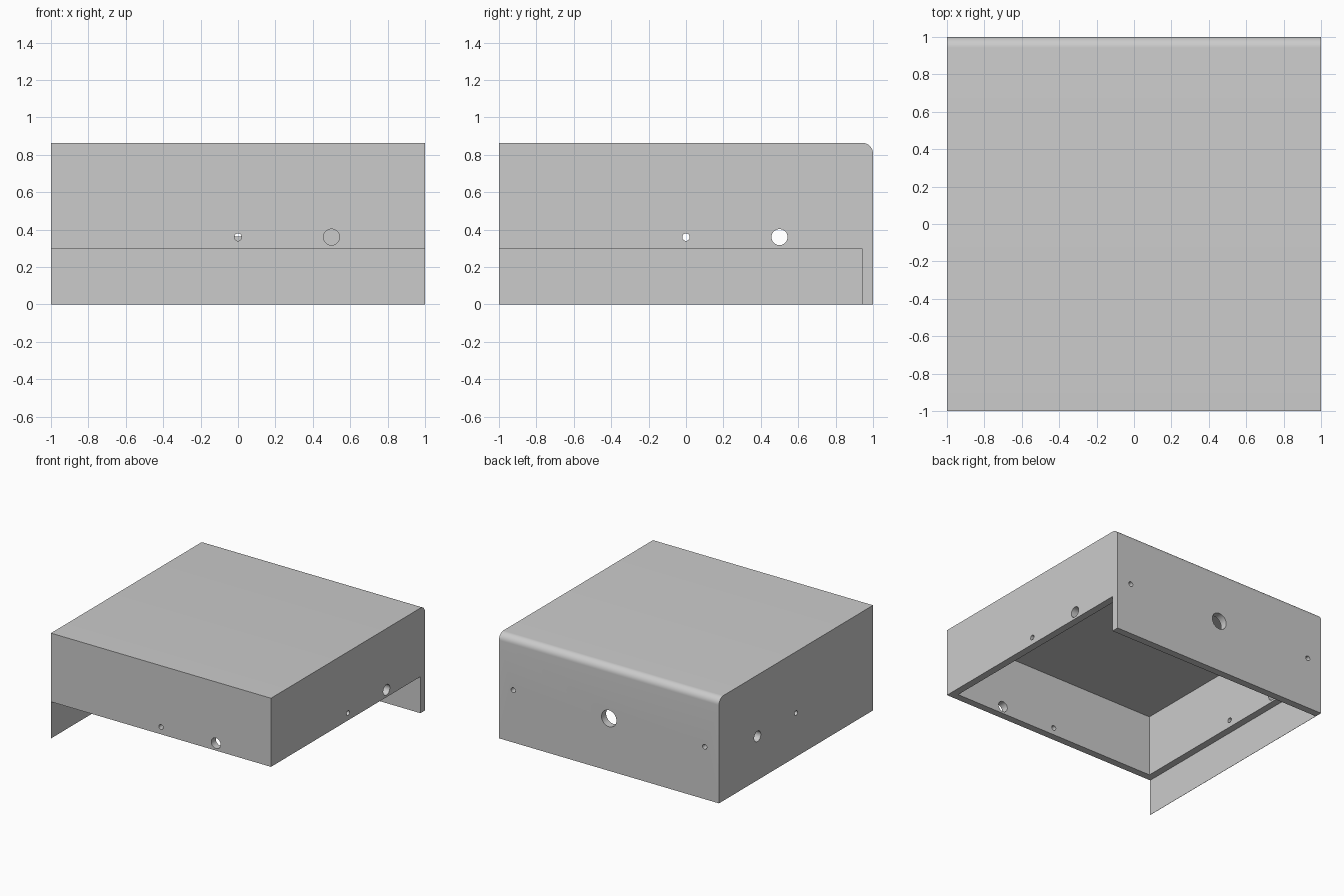
import bpy, bmesh, math
from mathutils import Matrix, Vector

if "Cube" in bpy.data.objects:
    bpy.data.objects.remove(bpy.data.objects["Cube"], do_unlink=True)

TOP, WALL, RIM = 0.864, 0.06, 0.30
FILLET = 0.058
INNER = 1 - WALL

grey = bpy.data.materials.new("satin grey")
grey.use_nodes = True
colour = (0.6, 0.6, 0.6, 1)
grey.diffuse_color = colour
grey.node_tree.nodes["Principled BSDF"].inputs["Base Color"].default_value = colour


def finish(name, bm):
    bmesh.ops.recalc_face_normals(bm, faces=bm.faces)
    mesh = bpy.data.meshes.new(name)
    bm.to_mesh(mesh)
    bm.free()
    mesh.materials.append(grey)
    obj = bpy.data.objects.new(name, mesh)
    bpy.context.collection.objects.link(obj)
    return obj


def box(name, low, high):
    bm = bmesh.new()
    low, high = Vector(low), Vector(high)
    size = Matrix.Diagonal((high - low).to_4d())
    bmesh.ops.create_cube(bm, size=1, matrix=Matrix.Translation((low + high) / 2) @ size)
    return finish(name, bm)


def drill(name, centre, radius, length, axis):
    bm = bmesh.new()
    turn = Matrix.Rotation(math.pi / 2, 4, "Y" if axis == "X" else "X")
    bmesh.ops.create_cone(bm, cap_ends=True, segments=32, radius1=radius, radius2=radius,
                          depth=length, matrix=Matrix.Translation(centre) @ turn)
    return finish(name, bm)


def cut(target, cutter):
    cutter.hide_render = True
    mod = target.modifiers.new(cutter.name, "BOOLEAN")
    mod.operation = "DIFFERENCE"
    mod.solver = "EXACT"
    mod.object = cutter
    bpy.context.view_layer.objects.active = target
    bpy.ops.object.modifier_apply(modifier=mod.name)
    bpy.data.objects.remove(cutter, do_unlink=True)


# Cover: side profile with a rounded top back edge and a longer back wall
profile = [(-1, RIM), (INNER, RIM), (INNER, 0), (1, 0)]
for i in range(11):
    a = math.pi / 2 * i / 10
    profile.append((1 - FILLET + FILLET * math.cos(a), TOP - FILLET + FILLET * math.sin(a)))
profile.append((-1, TOP))
bm = bmesh.new()
face = bm.faces.new([bm.verts.new((-1, y, z)) for y, z in profile])
swept = bmesh.ops.extrude_face_region(bm, geom=[face])["geom"]
bmesh.ops.translate(bm, vec=(2, 0, 0), verts=[v for v in swept if isinstance(v, bmesh.types.BMVert)])
cover = finish("cover", bm)

# Hollow inside, open at the bottom
cut(cover, box("cavity", (-INNER, -INNER, -0.1), (INNER, INNER, TOP - WALL)))

# Holes through both sides, the front wall and the back wall
for radius, along in ((0.02, 0), (0.043, 0.5)):
    cut(cover, drill("side_hole", (0, along, 0.36), radius, 3, "X"))
    cut(cover, drill("front_hole", (along, -1, 0.36), radius, 0.5, "Y"))
for x, radius in ((-0.87, 0.02), (0, 0.068), (0.87, 0.02)):
    cut(cover, drill("back_hole", (x, 1, 0.43), radius, 0.5, "Y"))

# Thin skirt that carries one side wall down to the ground
skirt = box("side_skirt", (-1, -1, 0), (-0.998, INNER, RIM))

# Smooth fillet and holes, sharp corners
bpy.ops.object.select_all(action="DESELECT")
cover.select_set(True)
bpy.context.view_layer.objects.active = cover
bpy.ops.object.shade_smooth_by_angle(angle=math.radians(30))
